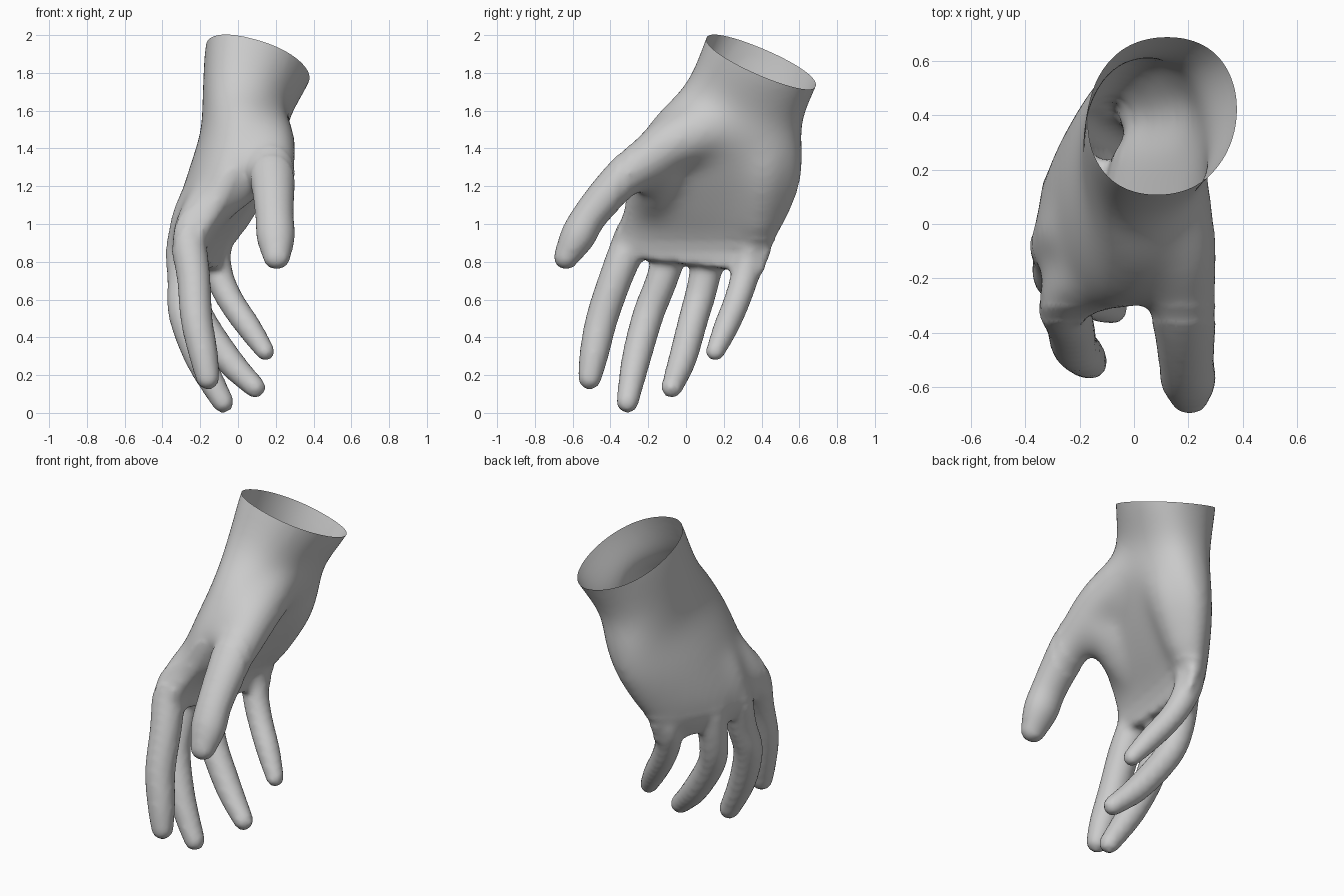
import bpy, bmesh
from math import cos, sin, pi, copysign
from mathutils import Vector

if "Cube" in bpy.data.objects:
    bpy.data.objects.remove(bpy.data.objects["Cube"])


def spline(pts, n):
    """Catmull-Rom resampling of tuples of any length."""
    out = []
    for i in range(len(pts) - 1):
        p0, p1, p2 = pts[max(i - 1, 0)], pts[i], pts[i + 1]
        p3 = pts[min(i + 2, len(pts) - 1)]
        for k in range(n):
            t = k / n
            out.append([0.5 * (2 * b + (c - a) * t + (2 * a - 5 * b + 4 * c - d) * t * t
                               + (3 * b - a - 3 * c + d) * t ** 3)
                        for a, b, c, d in zip(p0, p1, p2, p3)])
    out.append(list(pts[-1]))
    return out


def loft(bm, rings):
    """Closed skin over rings of points."""
    rings = [[bm.verts.new(p) for p in ring] for ring in rings]
    seg = len(rings[0])
    for r0, r1 in zip(rings, rings[1:]):
        for i in range(seg):
            j = (i + 1) % seg
            bm.faces.new((r0[i], r0[j], r1[j], r1[i]))
    bm.faces.new(rings[0][::-1])
    bm.faces.new(rings[-1])


def add_tube(bm, pts, widen=1.0, n=4, seg=18):
    """Limb with rounded ends along (x, y, z, radius)."""
    path = [(Vector(p[:3]), p[3]) for p in spline(pts, n)]
    last = len(path) - 1
    rings = []

    def ring(c, t, r):
        u = (Vector((1, 0, 0)) - t * t.x).normalized()
        v = t.cross(u)
        rings.append([c + u * (r * widen * cos(2 * pi * k / seg))
                      + v * (r * sin(2 * pi * k / seg)) for k in range(seg)])

    caps = [pi / 2 * a for a in (.25, .5, .75, .95)]
    for i, (c, r) in enumerate(path):
        t = (path[min(i + 1, last)][0] - path[max(i - 1, 0)][0]).normalized()
        if i == 0:
            for a in reversed(caps):
                ring(c - t * r * sin(a), t, r * cos(a))
        ring(c, t, r)
        if i == last:
            for a in caps:
                ring(c + t * r * sin(a), t, r * cos(a))
    loft(bm, rings)


def add_palm(bm, sections, seg=36):
    """Flattened rings: thumb edge, little-finger edge, thickness, tilt, bow."""
    rings = []
    for s in spline(sections, 4):
        a, b = Vector(s[0:3]), Vector(s[3:6])
        t, tilt, bow = s[6:9]
        ring = []
        for i in range(seg):
            c, q = cos(2 * pi * i / seg), sin(2 * pi * i / seg)
            if q > 0:
                bend = bow * 0.65
            else:
                bend = bow
            q = copysign(abs(q) ** 0.85, q)
            p = (a + b) / 2 + (b - a) / 2 * c + Vector((t, 0, t * tilt)) * q
            p.x -= bend * (1 - c * c)
            ring.append(p)
        rings.append(ring)
    loft(bm, rings)


bm = bmesh.new()

# wrist and palm
add_palm(bm, [
    (.14, .18, 2.18, .18, .78, 1.91, .29, -.3, 0),
    (.09, .11, 2.00, .12, .69, 1.73, .28, -.3, 0),
    (.03, .00, 1.75, .06, .615, 1.52, .235, -.2, 0),
    (.04, -.17, 1.57, .04, .625, 1.36, .22, -.1, .02),
    (-.01, -.30, 1.34, .01, .605, 1.18, .195, 0, .075),
    (-.12, -.33, 1.10, -.04, .53, 1.00, .15, 0, .10),
    (-.20, -.37, .95, -.08, .46, .87, .11, 0, .11),
    (-.22, -.39, .83, -.07, .41, .74, .07, 0, .10),
])

# index, middle, ring and little fingers
fingers = [
    [(-.19, -.20, 1.10, .10), (-.26, -.28, .94, .098), (-.235, -.37, .72, .090),
     (-.22, -.445, .50, .086), (-.185, -.485, .32, .079), (-.16, -.51, .185, .064)],
    [(-.24, -.02, 1.10, .10), (-.29, -.06, .93, .094), (-.29, -.13, .70, .085),
     (-.285, -.20, .52, .084), (-.20, -.265, .28, .078), (-.08, -.31, .058, .060)],
    [(-.20, .16, 1.05, .095), (-.25, .13, .88, .090), (-.25, .085, .66, .083),
     (-.20, .04, .50, .080), (-.05, -.02, .28, .075), (.09, -.075, .135, .058)],
    [(-.10, .36, 1.00, .09), (-.12, .34, .83, .083), (-.09, .305, .70, .075),
     (-.03, .265, .58, .071), (.06, .21, .45, .067), (.145, .155, .325, .052)],
]
for f in fingers:
    add_tube(bm, f)

# thumb with its fleshy base
add_tube(bm, [(.07, .18, 1.53, .19), (.145, -.06, 1.435, .152), (.17, -.21, 1.335, .13),
              (.185, -.36, 1.215, .108), (.193, -.505, 1.05, .094), (.20, -.575, .93, .094),
              (.205, -.635, .825, .068)], widen=1.1)
# web between thumb and index finger
add_tube(bm, [(.13, -.13, 1.28, .10), (.02, -.16, 1.19, .10), (-.12, -.18, 1.09, .10)])
# heel of the hand on the little-finger side
add_tube(bm, [(.10, .40, 1.52, .15), (.06, .41, 1.28, .15), (-.04, .38, 1.0, .10)])

bmesh.ops.recalc_face_normals(bm, faces=bm.faces[:])
mesh = bpy.data.meshes.new("hand")
bm.to_mesh(mesh)
bm.free()
hand = bpy.data.objects.new("hand", mesh)
bpy.context.scene.collection.objects.link(hand)

# fuse everything into one skin
fuse = hand.modifiers.new("fuse", 'REMESH')
fuse.mode = 'VOXEL'
fuse.voxel_size = 0.018
relax = hand.modifiers.new("relax", 'SMOOTH')
relax.factor = 0.5
relax.iterations = 8
skin = bpy.data.meshes.new_from_object(
    hand.evaluated_get(bpy.context.evaluated_depsgraph_get()))
hand.modifiers.clear()
hand.data = skin

# soften the palm, then slice the wrist open along its slanted rim
bm = bmesh.new()
bm.from_mesh(skin)
for reach in (0, .06):
    soft = [v for v in bm.verts if v.co.z > .86 + reach and v.co.y > -.36 + reach]
    for _ in range(25):
        bmesh.ops.smooth_vert(bm, verts=soft, factor=0.5,
                              use_axis_x=True, use_axis_y=True, use_axis_z=True)
bmesh.ops.bisect_plane(bm, geom=bm.verts[:] + bm.edges[:] + bm.faces[:],
                       plane_co=(0, 0, 2.045), plane_no=(.27, .4, 1), clear_outer=True)
for f in bm.faces:
    f.smooth = True
bm.to_mesh(skin)
bm.free()
